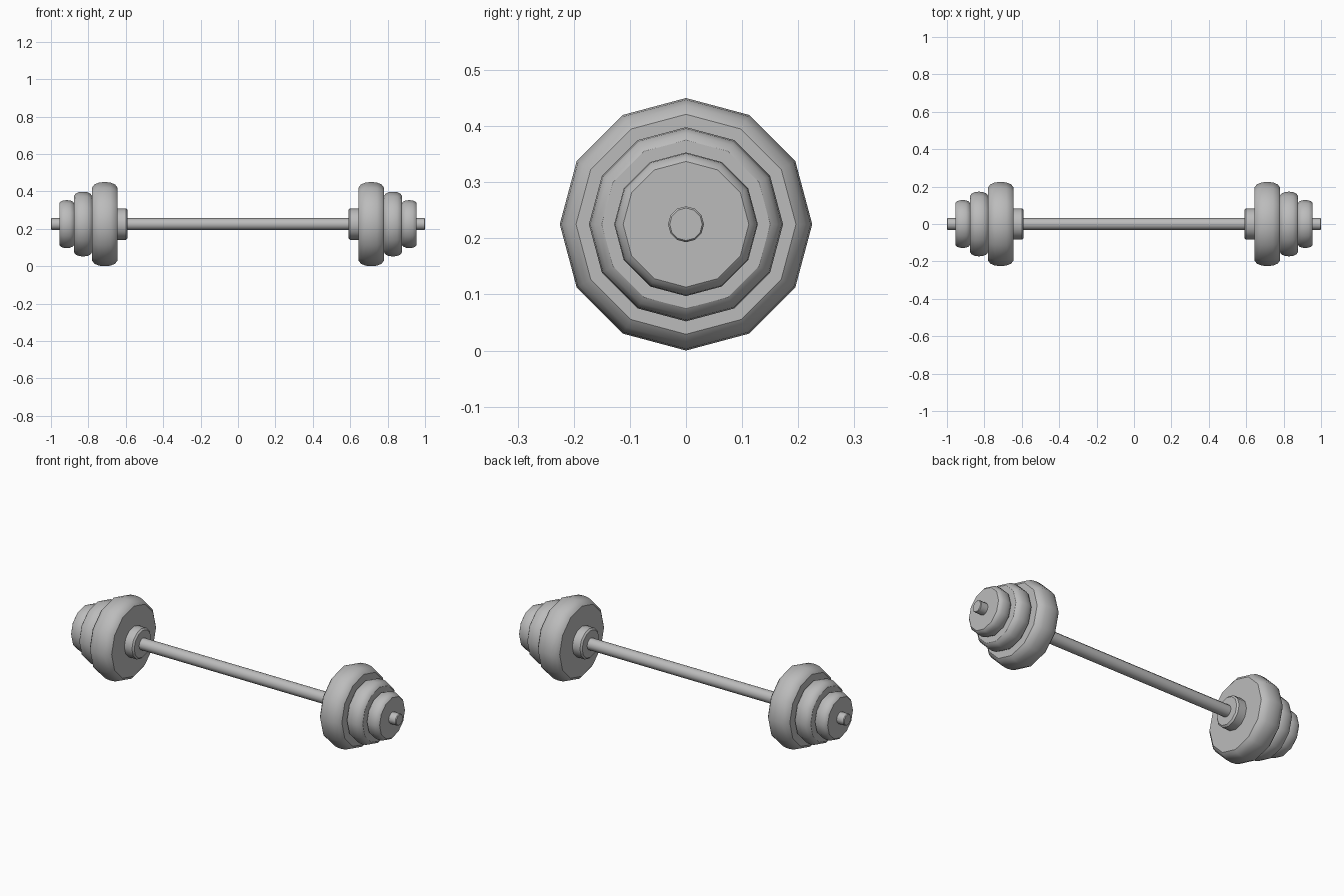
import bpy, bmesh
from math import sin, cos, tau, radians

cube = bpy.data.objects.get("Cube")
if cube:
    bpy.data.objects.remove(cube, do_unlink=True)

AXIS_Z = 0.225

steel = bpy.data.materials.new("grey steel")
steel.use_nodes = True
grey = (0.5, 0.5, 0.5, 1)
steel.diffuse_color = grey
steel.node_tree.nodes["Principled BSDF"].inputs["Base Color"].default_value = grey


def turned(name, profile, sides=12):
    """Lathe (x, radius) points around the bar axis and cap both ends."""
    bm = bmesh.new()
    rings = [[bm.verts.new((x, r * sin(tau * i / sides), r * cos(tau * i / sides)))
              for i in range(sides)] for x, r in profile]
    for a, b in zip(rings, rings[1:]):
        for i in range(sides):
            j = (i + 1) % sides
            bm.faces.new((a[i], a[j], b[j], b[i]))
    bm.faces.new(rings[0])
    bm.faces.new(rings[-1])
    bmesh.ops.recalc_face_normals(bm, faces=bm.faces)
    mesh = bpy.data.meshes.new(name)
    bm.to_mesh(mesh)
    bm.free()
    mesh.materials.append(steel)
    obj = bpy.data.objects.new(name, mesh)
    obj.location.z = AXIS_Z
    bpy.context.collection.objects.link(obj)
    bpy.ops.object.select_all(action="DESELECT")
    obj.select_set(True)
    bpy.context.view_layer.objects.active = obj
    bpy.ops.object.shade_smooth_by_angle(angle=radians(35))
    return obj


def plate_profile(x0, x1, radius, drop):
    """Flat sided disc with a rounded rim."""
    w = x1 - x0
    half = [(0, drop), (0.09, drop * 0.45), (0.27, drop * 0.1)]
    rim = half + [(0.5, 0)] + [(1 - t, d) for t, d in reversed(half)]
    return [(x0 + t * w, radius - d) for t, d in rim]


# Bar with lightly chamfered ends
turned("bar", [(-1, 0.029), (-0.996, 0.032), (0.996, 0.032), (1, 0.029)])

# Weights and collars on both ends
plates = {"large_plate": (0.645, 0.78, 0.225, 0.029),
          "medium_plate": (0.78, 0.877, 0.173, 0.023),
          "small_plate": (0.877, 0.955, 0.128, 0.016)}
for side, s in (("left", 1), ("right", -1)):
    for name, (x0, x1, radius, drop) in plates.items():
        turned(f"{side}_{name}",
               [(s * x, r) for x, r in plate_profile(x0, x1, radius, drop)])
    turned(f"{side}_collar",
           [(s * x, r) for x, r in ((0.59, 0.075), (0.598, 0.084), (0.65, 0.084))])
